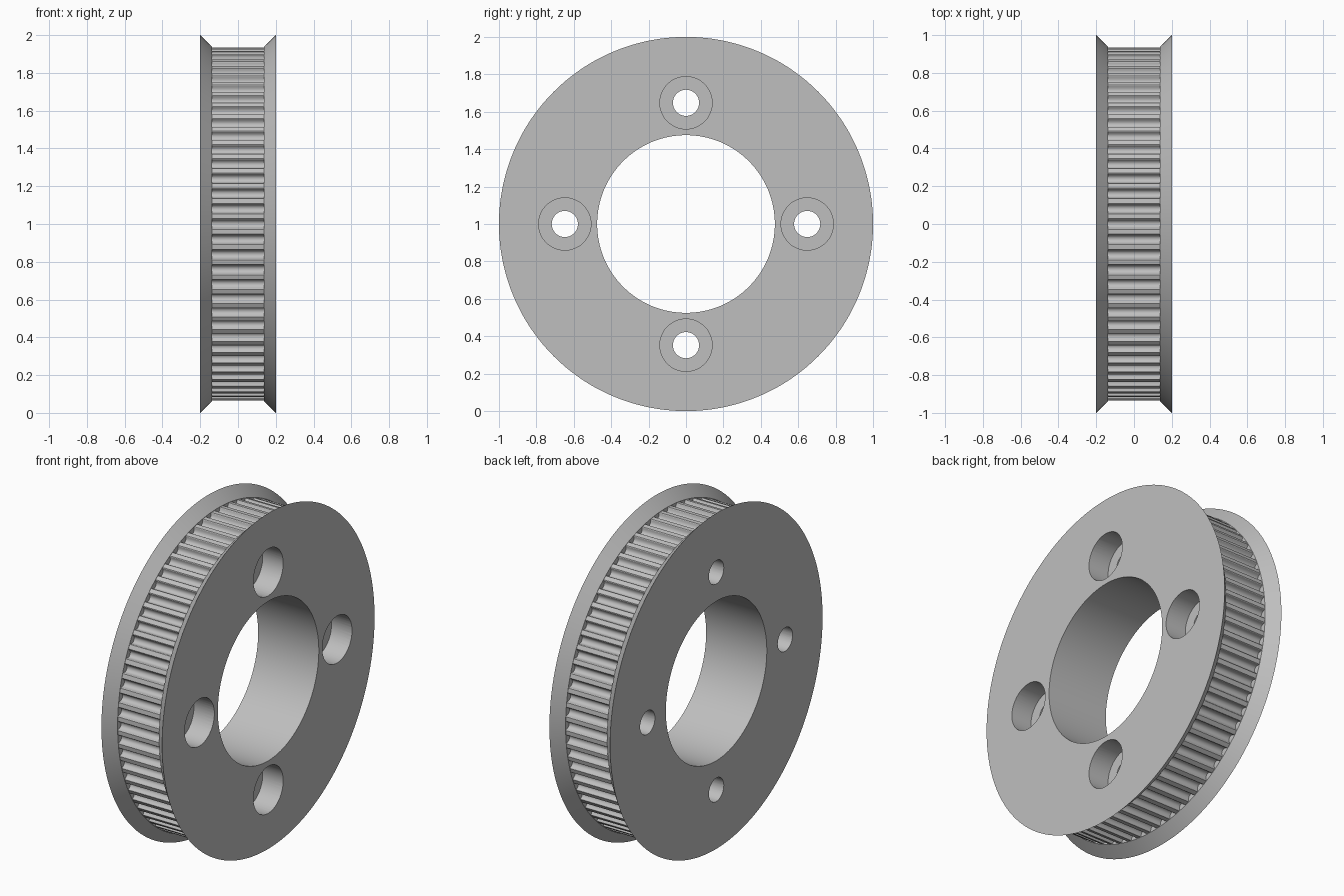
import bpy, bmesh, math
from mathutils import Matrix

if "Cube" in bpy.data.objects:
    bpy.data.objects.remove(bpy.data.objects["Cube"])

TEETH = 72
TIP, LIP, RIM, BORE = 0.936, 0.938, 1.0, 0.475
HALF, BELT = 0.2, 0.137            # half widths: whole wheel, toothed band

steel = bpy.data.materials.new("light_grey_metal")
steel.diffuse_color = (0.52, 0.52, 0.52, 1)
steel.use_nodes = True
steel.node_tree.nodes["Principled BSDF"].inputs["Base Color"].default_value = steel.diffuse_color


def make_object(name, bm):
    bmesh.ops.recalc_face_normals(bm, faces=bm.faces)
    mesh = bpy.data.meshes.new(name)
    bm.to_mesh(mesh)
    bm.free()
    ob = bpy.data.objects.new(name, mesh)
    bpy.context.collection.objects.link(ob)
    mesh.materials.append(steel)
    return ob


def bridge(bm, a, b):
    n = len(a)
    for i in range(n):
        j = (i + 1) % n
        bm.faces.new((a[i], a[j], b[j], b[i]))


# Rounded belt groove: (sideways offset, depth), mirrored about its centre
half_groove = [(0.028, 0), (0.0248, 0.003), (0.0228, 0.012),
               (0.0185, 0.022), (0.0105, 0.029)]
groove = [(-t, d) for t, d in half_groove] + [(0, 0.031)] + half_groove[::-1]
pitch = 2 * math.pi / TEETH
columns = []                        # (angle, depth) all the way round
for k in range(TEETH):
    columns += [(k * pitch + t / TIP, d) for t, d in groove]
    columns.append(((k + 0.5) * pitch, 0))


def ring(bm, x, r, toothed=False):
    out = []
    for a, d in columns:
        rr = r - d if toothed else r
        out.append(bm.verts.new((x, rr * math.cos(a), rr * math.sin(a))))
    return out


# Pulley body: bore, bevelled flanges and toothed band in one closed loop
bm = bmesh.new()
stations = [(-HALF, BORE, False), (-HALF, RIM, False), (-BELT, LIP, False),
            (-BELT, TIP, True), (BELT, TIP, True), (BELT, LIP, False),
            (HALF, RIM, False), (HALF, BORE, False)]
rings = [ring(bm, *s) for s in stations]
for i in range(len(rings)):
    bridge(bm, rings[i], rings[(i + 1) % len(rings)])
pulley = make_object("toothed_pulley", bm)

# Stepped drills: narrow through hole with a wide counterbore on the +x side
bm = bmesh.new()
SIDES = 48
drill_profile = [(-0.3, 0.07), (0.065, 0.07), (0.065, 0.14), (0.3, 0.14)]
for q in range(4):
    a = q * math.pi / 2
    cy, cz = 0.648 * math.cos(a), 0.648 * math.sin(a)
    loops = [[bm.verts.new((x, cy + r * math.cos(2 * math.pi * i / SIDES),
                            cz + r * math.sin(2 * math.pi * i / SIDES)))
              for i in range(SIDES)] for x, r in drill_profile]
    for lo, hi in zip(loops, loops[1:]):
        bridge(bm, lo, hi)
    bm.faces.new(loops[0])
    bm.faces.new(loops[-1])
drills = make_object("screw_hole_cutter", bm)

# Cut the screw holes, then remove the cutter
mod = pulley.modifiers.new("screw_holes", 'BOOLEAN')
mod.operation = 'DIFFERENCE'
mod.solver = 'EXACT'
mod.object = drills
bpy.context.view_layer.objects.active = pulley
pulley.select_set(True)
bpy.ops.object.modifier_apply(modifier=mod.name)
bpy.data.objects.remove(drills)

# Stand the wheel on the ground and smooth the round surfaces
pulley.data.transform(Matrix.Translation((0, 0, 1)))
bpy.ops.object.shade_smooth_by_angle(angle=math.radians(32))
